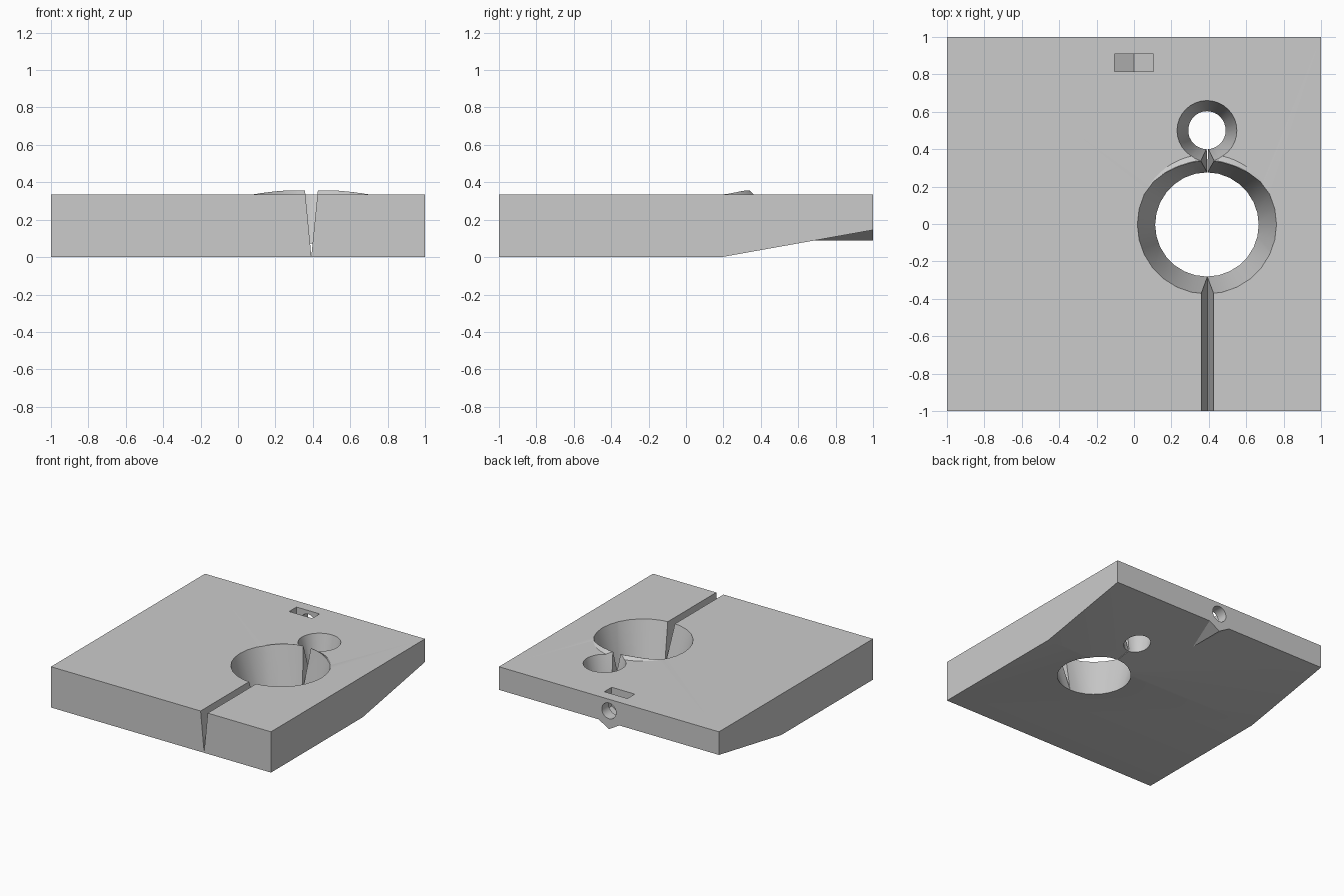
import bpy
import bmesh
from math import cos, sin, tau, radians

default = bpy.data.objects.get("Cube")
if default:
    bpy.data.objects.remove(default, do_unlink=True)

TOP = 0.335          # height of the plate
HOLE_X = 0.39        # line shared by both holes and the groove

grey = bpy.data.materials.new("light_grey")
grey.use_nodes = True
grey.diffuse_color = (0.6, 0.6, 0.6, 1)
grey.node_tree.nodes["Principled BSDF"].inputs["Base Color"].default_value = (0.6, 0.6, 0.6, 1)


def loft(name, rings):
    """Closed solid through a list of equal-length point rings."""
    bm = bmesh.new()
    loops = [[bm.verts.new(p) for p in ring] for ring in rings]
    n = len(loops[0])
    for a, b in zip(loops, loops[1:]):
        for i in range(n):
            j = (i + 1) % n
            bm.faces.new((a[i], a[j], b[j], b[i]))
    bm.faces.new(loops[0][::-1])
    bm.faces.new(loops[-1])
    bmesh.ops.recalc_face_normals(bm, faces=bm.faces)
    mesh = bpy.data.meshes.new(name)
    bm.to_mesh(mesh)
    bm.free()
    mesh.materials.append(grey)
    obj = bpy.data.objects.new(name, mesh)
    bpy.context.collection.objects.link(obj)
    return obj


def prism_y(name, profile, y0, y1):
    """Extrude an x-z profile along y."""
    return loft(name, [[(x, y, z) for x, z in profile] for y in (y0, y1)])


def combine(target, tool, operation):
    """Apply a boolean and drop the helper."""
    tool.hide_render = True
    mod = target.modifiers.new(operation, 'BOOLEAN')
    mod.operation = operation
    mod.solver = 'EXACT'
    mod.object = tool
    bpy.context.view_layer.objects.active = target
    bpy.ops.object.modifier_apply(modifier=mod.name)
    bpy.data.objects.remove(tool, do_unlink=True)


def lip(a):
    """Strength of the raised lip at an angle round the large hole."""
    return min(max((sin(a) - 0.54) / 0.4, 0), 1)


def circle(cy, z, radius, n):
    """Ring round a hole; radius is a function of the angle."""
    angles = [tau * i / n for i in range(n)]
    return [(HOLE_X + radius(a) * cos(a), cy + radius(a) * sin(a), z) for a in angles]


# Plate with a rising underside at the back
side = [(-1, 0), (0.19, 0), (1, 0.145), (1, TOP), (-1, TOP)]
plate = loft("plate", [[(x, y, z) for y, z in side] for x in (-1, 1)])

# Pointed rib under the screw hole
rib = [(0, 0.09), (0.1, 0.148), (0.1, 0.2), (-0.1, 0.2), (-0.1, 0.148)]
combine(plate, prism_y("screw_rib", rib, 0.6, 1), 'UNION')

# Raised crescent lip behind the large hole
sections = []
for i in range(21):
    a = radians(30 + 6 * i)
    s = lip(a)
    crest = TOP - 0.001 + 0.023 * s
    section = [(0.374, TOP - 0.001), (0.372 - 0.03 * s, crest),
               (0.29, crest), (0.29, 0.29), (0.374, 0.29)]
    sections.append([(HOLE_X + r * cos(a), r * sin(a), z) for r, z in section])
combine(plate, loft("hole_lip", sections), 'UNION')

# Large tapered hole, steeper at the back
combine(plate, loft("large_hole", [
    circle(-0.004, -0.05, lambda a: 0.277, 28),
    circle(-0.004, 0, lambda a: 0.277, 28),
    circle(-0.002, TOP, lambda a: 0.372 - 0.034 * lip(a), 28),
    circle(-0.002, 0.42, lambda a: 0.396 - 0.044 * lip(a), 28)]), 'DIFFERENCE')

# Small tapered hole
combine(plate, loft("small_hole", [
    circle(0.5, -0.05, lambda a: 0.1, 32),
    circle(0.5, 0.06, lambda a: 0.1, 32),
    circle(0.5, TOP, lambda a: 0.16, 32),
    circle(0.5, 0.42, lambda a: 0.18, 32)]), 'DIFFERENCE')

# V groove from the front edge through to the small hole
groove = [(0.392, 0.005), (0.425, TOP), (0.433, 0.42), (0.352, 0.42), (0.36, TOP)]
combine(plate, prism_y("groove", groove, -1.1, 0.5), 'DIFFERENCE')

# Nut pocket with a pointed floor
pocket = [(0, 0.12), (0.105, 0.18), (0.105, 0.4), (-0.105, 0.4), (-0.105, 0.18)]
combine(plate, prism_y("nut_pocket", pocket, 0.815, 0.91), 'DIFFERENCE')

# Screw hole in the back edge
bore = [(0.065 * cos(tau * i / 24), 0.24 + 0.065 * sin(tau * i / 24)) for i in range(24)]
combine(plate, prism_y("screw_hole", bore, 0.86, 1.1), 'DIFFERENCE')

# Smooth hole walls, sharp edges elsewhere
bpy.ops.object.select_all(action='DESELECT')
plate.select_set(True)
bpy.context.view_layer.objects.active = plate
bpy.ops.object.shade_smooth_by_angle(angle=radians(25))
